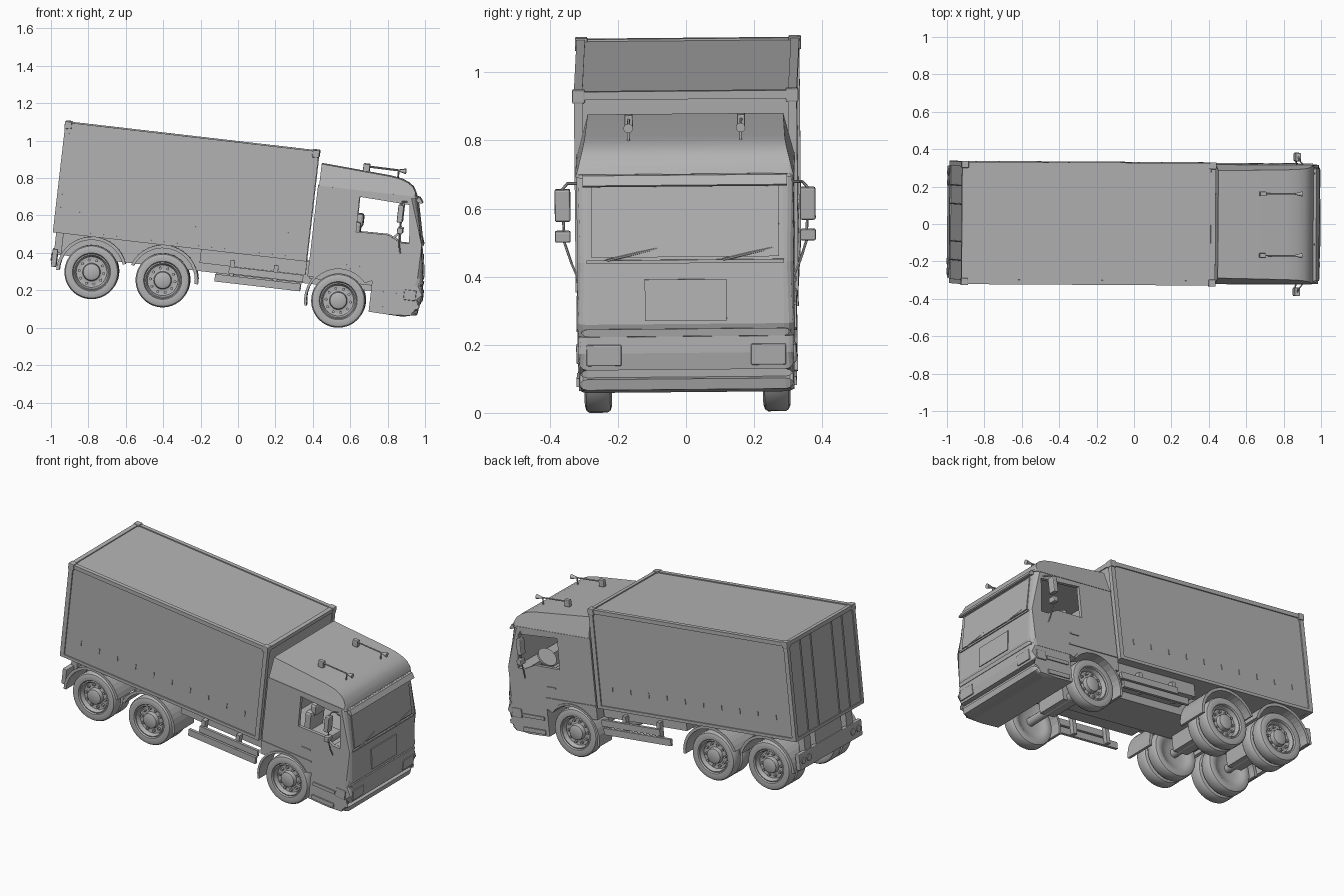
import bpy, bmesh, math
from mathutils import Matrix, Vector

if "Cube" in bpy.data.objects:
    bpy.data.objects.remove(bpy.data.objects["Cube"])

paint = bpy.data.materials.new("plain_grey")
paint.diffuse_color = (0.45, 0.45, 0.45, 1)
paint.use_nodes = True
paint.node_tree.nodes["Principled BSDF"].inputs["Base Color"].default_value = paint.diffuse_color


def finish(name, bm, smooth=None):
    bmesh.ops.recalc_face_normals(bm, faces=bm.faces)
    me = bpy.data.meshes.new(name)
    bm.to_mesh(me)
    bm.free()
    me.materials.append(paint)
    ob = bpy.data.objects.new(name, me)
    bpy.context.collection.objects.link(ob)
    if smooth:
        bpy.ops.object.select_all(action='DESELECT')
        ob.select_set(True)
        bpy.context.view_layer.objects.active = ob
        bpy.ops.object.shade_smooth_by_angle(angle=math.radians(smooth))
    return ob


def prism(name, pts, y0, y1, round_front=0, smooth=None, taper=None):
    """Side profile (x, z) extruded across y; taper(z) scales the width."""
    bm = bmesh.new()
    rows = [[bm.verts.new((x, y * (taper(z) if taper else 1), z)) for x, z in pts] for y in (y0, y1)]
    bm.faces.new(rows[0])
    bm.faces.new(rows[1][::-1])
    n = len(pts)
    for i in range(n):
        j = (i + 1) % n
        bm.faces.new((rows[0][i], rows[1][i], rows[1][j], rows[0][j]))
    if round_front:
        es = [e for e in bm.edges if min(v.co.x for v in e.verts) > 0.34
              and abs(e.verts[0].co.y - e.verts[1].co.y) < 0.05]
        bmesh.ops.bevel(bm, geom=es, offset=round_front, segments=3, profile=0.5, affect='EDGES')
    return finish(name, bm, smooth)


def box(name, x0, x1, y0, y1, z0, z1, bevel=0):
    bm = bmesh.new()
    m = Matrix.Translation(((x0 + x1) / 2, (y0 + y1) / 2, (z0 + z1) / 2)) @ Matrix.Diagonal((x1 - x0, y1 - y0, z1 - z0, 1))
    bmesh.ops.create_cube(bm, size=1, matrix=m)
    if bevel:
        bmesh.ops.bevel(bm, geom=bm.edges[:], offset=bevel, segments=2, profile=0.5, affect='EDGES')
    return finish(name, bm)


def rod(name, a, b, r, r2=None, seg=10):
    a, b = Vector(a), Vector(b)
    bm = bmesh.new()
    m = Matrix.Translation((a + b) / 2) @ (b - a).to_track_quat('Z', 'Y').to_matrix().to_4x4()
    bmesh.ops.create_cone(bm, cap_ends=True, segments=seg, radius1=r, radius2=r if r2 is None else r2,
                          depth=(b - a).length, matrix=m)
    return finish(name, bm, 40)


def lathe(name, prof, x, y, side, seg=40):
    """Profile (radius, offset) spun around a wheel axle."""
    bm = bmesh.new()
    vs = [bm.verts.new((r, o, 0)) for r, o in prof]
    es = [bm.edges.new(p) for p in zip(vs, vs[1:])]
    bmesh.ops.spin(bm, geom=vs + es, cent=(0, 0, 0), axis=(0, 1, 0), angle=2 * math.pi, steps=seg)
    bmesh.ops.remove_doubles(bm, verts=bm.verts, dist=1e-4)
    bmesh.ops.transform(bm, verts=bm.verts, matrix=Matrix.Translation((x, y, 0)) @ Matrix.Diagonal((1, side, 1, 1)))
    return finish(name, bm, 35)


def cut(ob, cutter):
    bpy.context.view_layer.objects.active = ob
    md = ob.modifiers.new("cut", 'BOOLEAN')
    md.object, md.solver = cutter, 'EXACT'
    bpy.ops.object.modifier_apply(modifier=md.name)
    bpy.data.objects.remove(cutter)


def arc(r, a0, a1, n, cx=0):
    return [(cx + r * math.cos(math.radians(a0 + (a1 - a0) * i / n)),
             r * math.sin(math.radians(a0 + (a1 - a0) * i / n))) for i in range(n + 1)]


# Cab shell with wheel arch, hollow interior and open side windows
cab = prism("cab", [(-.178, .594), (-.178, .11)] + arc(.172, 140, 40, 10)
            + [(.165, .125), (.428, .125), (.438, .165), (.41, .345), (.355, .594)], -.318, .318, .03)
cut(cab, prism("cabin_space", [(-.15, .27), (.39, .27), (.375, .345), (.325, .58), (-.15, .58)], -.298, .298))
cut(cab, prism("window_space", [(.05, .565), (.32, .552), (.342, .346), (.296, .346), (.225, .38), (.053, .377)], -.5, .5))

# Roof cap, narrowing upward
prism("roof_cap", [(-.172, .596), (-.172, .716), (.2, .692), (.26, .683), (.3, .668), (.328, .648),
                   (.345, .62), (.355, .596)], -.319, .319, .012, 35, lambda z: 1 - .1 * (z - .596) / .12)
prism("roof_seam", [(-.178, .589), (-.178, .599), (.36, .599), (.362, .589)], -.321, .321, .025)
prism("sun_visor", [(.345, .6), (.37, .597), (.39, .57), (.384, .565), (.35, .575)], -.3, .3)

# Front panels, bumper and lamps
grille = prism("front_hatch", [(.433, .175), (.442, .175), (.424, .295), (.415, .295)], -.12, .12)
prism("windscreen", [(.406, .36), (.413, .36), (.366, .565), (.358, .565)], -.275, .275)
prism("screen_sill", [(.395, .342), (.418, .342), (.417, .352), (.395, .352)], -.29, .29)
prism("bumper", [(.168, .128), (.168, -.04), (.355, -.046), (.395, -.035), (.425, -.03), (.43, .002), (.408, .005),
                 (.408, .027), (.438, .03), (.442, .08), (.438, .128)], -.316, .316, .025)
prism("bumper_ridge", [(.4, .129), (.44, .129), (.442, .151), (.4, .151)], -.31, .31, .02)
for s in (-1, 1):
    y0, y1 = sorted((s * .19, s * .293))
    box("headlamp", .43, .446, y0, y1, .043, .105, .004)
    y0, y1 = sorted((s * .3, s * .323))
    box("side_lamp", .345, .41, y0, y1, .045, .1, .005)
    box("entry_step", .19, .34, y0, y1, -.03, -.005)
    box("entry_step_upper", .19, .34, y0, y1, .055, .075)
    box("door_handle", .09, .15, y0, y1, .255, .264)
    box("door_sill", -.178, .165, y0, y1, .188, .196)
    prism("front_arch", arc(.183, 195, 40, 14) + arc(.17, 40, 195, 14), s * .2, s * .323)
    # Wiper
    rod("wiper", (.417, s * .17 - .06, .352), (.404, s * .17 + .09, .385), .004, seg=6)

# Mirrors on arms
for s in (-1, 1):
    y0, y1 = sorted((s * .337, s * .383))
    box("main_mirror", .262, .292, y0, y1, .452, .548, .006)
    box("wide_mirror", .27, .3, y0, y1, .392, .425, .005)
    path = [(.31, s * .31, .568), (.28, s * .345, .565), (.277, s * .362, .545), (.285, s * .355, .39),
            (.29, s * .335, .33), (.3, s * .318, .29)]
    for a, b in zip(path, path[1:]):
        rod("mirror_arm", a, b, .004, seg=6)

# Roof horns
for s in (-1, 1):
    y = s * .165
    rod("horn_pipe", (.06, y, .728), (.25, y, .726), .004)
    rod("horn_bell", (.24, y, .726), (.28, y, .726), .004, .014, 14)
    box("horn_base", .05, .085, y - .012, y + .012, .70, .742, .004)
    rod("horn_foot", (.24, y, .68), (.24, y, .726), .004)

# Seats, dashboard and steering wheel
for y in (-.16, .16):
    box("seat_cushion", .03, .2, y - .07, y + .07, .27, .32, .015)
    box("seat_back", .03, .075, y - .07, y + .07, .3, .43, .015)
    box("head_rest", .045, .085, y - .045, y + .045, .4, .475, .015)
box("dashboard", .29, .37, -.295, .295, .27, .345)
rod("steering_wheel", (.25, .16, .37), (.258, .16, .362), .06, seg=20)
rod("steering_column", (.255, .16, .365), (.32, .16, .3), .01)

# Cargo body with frame rails, posts and corner castings
X0, X1, Z0, Z1, H = -1.558, -.193, .188, .78, .327
box("cargo_body", X0 + .006, X1 - .006, -.32, .32, Z0 + .002, Z1 - .006)
for s in (-1, 1):
    y0, y1 = sorted((s * .302, s * H))
    box("top_rail", X0, X1, y0, y1, Z1 - .024, Z1)
    box("bottom_rail", X0, X1, y0, y1, Z0, Z0 + .018)
    for xa, xb in ((X0, X0 + .027), (X1 - .027, X1)):
        box("corner_post", xa, xb, y0, y1, Z0, Z1)
    for xa, xb in ((X0 - .003, X0 + .035), (X1 - .035, X1 + .003)):
        c0, c1 = sorted((s * .295, s * .332))
        box("corner_casting", xa, xb, c0, c1, Z1 - .034, Z1 + .005, .004)
    y0, y1 = sorted((s * .31, s * .324))
    for i in range(10):
        x = -1.43 + i * .125
        box("curtain_hook", x - .003, x + .003, y0, y1, .3, .33)
for xa, xb in ((X0, X0 + .025), (X1 - .025, X1)):
    box("cross_rail_top", xa, xb, -H, H, Z1 - .024, Z1)
    box("cross_rail_bottom", xa, xb, -H, H, Z0, Z0 + .018)
for y in (-.2, -.1, .1, .2):
    rod("door_bar", (X0 + .003, y, Z0 + .02), (X0 + .003, y, Z1 - .03), .004, seg=6)

# Chassis
box("chassis_frame", -1.54, .35, -.125, .125, .07, .19)
box("chassis_tanks", -.76, -.19, -.27, .27, .115, .19)
box("cab_floor", -.17, .36, -.2, .2, .1, .2)
for x in (-1.328, -.945, 0):
    rod("axle", (x, -.24, 0), (x, .24, 0), .025, seg=14)
    box("axle_mount", x - .05, x + .05, -.1, .1, -.02, .08)
box("rear_bumper", -1.548, -1.52, -.3, .3, .005, .1, .004)
for s in (-1, 1):
    box("bumper_stay", -1.54, -1.5, s * .2 - .03, s * .2 + .03, .08, .19)
    for k in (.21, .265):
        rod("tail_lamp", (-1.54, s * k, .055), (-1.553, s * k, .055), .02, seg=16)

# Side guards and rear mudguards
for s in (-1, 1):
    y0, y1 = sorted((s * .295, s * .312))
    box("side_guard_upper", -.6, -.2, y0, y1, .076, .114)
    box("side_guard_lower", -.67, -.21, y0, y1, .026, .066)
    for x in (-.585, -.35):
        box("guard_post", x - .012, x + .012, min(s * .27, s * .3), max(s * .27, s * .3), .03, .15)
    for x, a0, a1 in ((-1.328, 20, 183), (-.945, 0, 160)):
        prism("mudguard", arc(.189, a0, a1, 18, x) + arc(.172, a1, a0, 18, x), s * .13, s * .318)

# Wheels: tyre and dished rim, doubled at the rear
TYRE = [(.088, -.03), (.1, -.038), (.125, -.04), (.139, -.035), (.145, -.026), (.145, .026), (.139, .035),
        (.125, .04), (.102, .037), (.097, .029)]
RIM = [(.097, .029), (.091, .031), (.086, .024), (.082, .006), (.06, .002), (.048, .006), (.044, .03),
       (.03, .036), (0, .036)]
BACK = [(0, -.02), (.05, -.02), (.088, -.03)]
for x, ys in ((0, (.262,)), (-.945, (.262, .172)), (-1.328, (.262, .172))):
    for s in (-1, 1):
        for y in ys:
            lathe("wheel", BACK + TYRE + RIM[1:], x, s * y, s)
        for i in range(10):
            a = i * math.tau / 10
            cx, cz = x + .066 * math.cos(a), .066 * math.sin(a)
            rod("wheel_nut", (cx, s * .26, cz), (cx, s * .28, cz), .008, seg=6)

# Whole vehicle pitched nose-down with a slight yaw and roll
M = (Matrix.Translation((.538, .004, .1475)) @ Matrix.Rotation(-.006, 4, 'Z')
     @ Matrix.Rotation(.1152, 4, 'Y') @ Matrix.Rotation(.009, 4, 'X'))
for ob in bpy.context.collection.objects:
    ob.matrix_world = M
